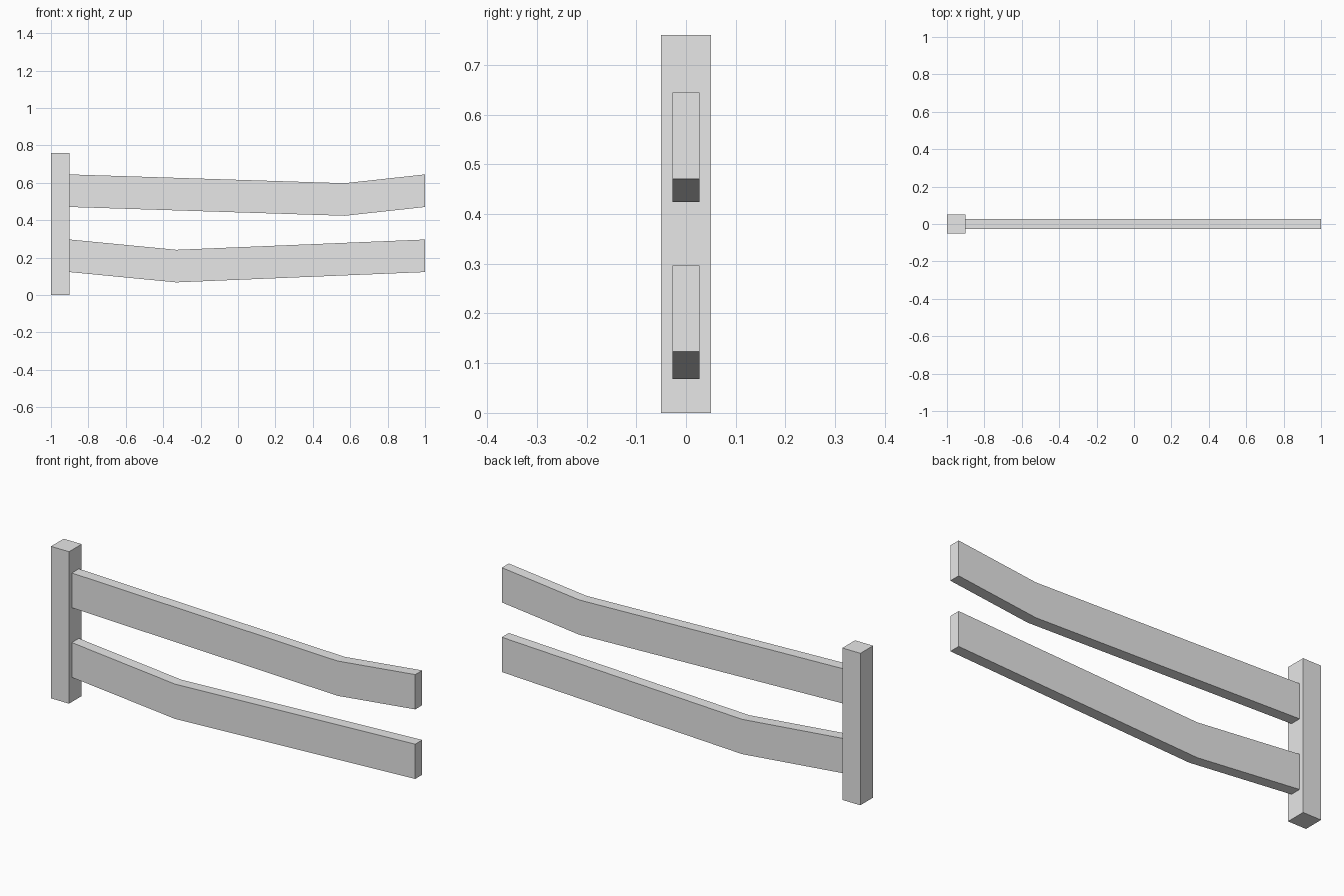
import bpy
import bmesh

cube = bpy.data.objects.get("Cube")
if cube:
    bpy.data.objects.remove(cube, do_unlink=True)

# Single plain grey
grey = bpy.data.materials.new("plain_grey")
grey.use_nodes = True
colour = (0.8, 0.8, 0.8, 1)
grey.diffuse_color = colour
grey.node_tree.nodes["Principled BSDF"].inputs["Base Color"].default_value = colour


def plank(name, top_line, height, half_depth):
    """Extrude a bent board: top_line is its upper edge as (x, z) points."""
    outline = top_line + [(x, z - height) for x, z in reversed(top_line)]
    bm = bmesh.new()
    face = bm.faces.new([bm.verts.new((x, -half_depth, z)) for x, z in outline])
    # Split at the bends so every face stays a flat, convex quad
    n = len(top_line)
    verts = list(face.verts)
    for i in range(1, n - 1):
        bmesh.ops.connect_verts(bm, verts=[verts[i], verts[2 * n - 1 - i]])
    solid = bmesh.ops.extrude_face_region(bm, geom=bm.faces[:])
    moved = [g for g in solid["geom"] if isinstance(g, bmesh.types.BMVert)]
    bmesh.ops.translate(bm, verts=moved, vec=(0, 2 * half_depth, 0))
    bmesh.ops.recalc_face_normals(bm, faces=bm.faces)
    mesh = bpy.data.meshes.new(name)
    bm.to_mesh(mesh)
    bm.free()
    mesh.materials.append(grey)
    obj = bpy.data.objects.new(name, mesh)
    bpy.context.collection.objects.link(obj)
    return obj


# Upright post at the right-hand end
plank("post", [(-1, 0.76), (-0.9, 0.76)], 0.76, 0.05)

# Two sagging rails, each bent at a different place
plank("upper_rail", [(-0.9, 0.645), (0.57, 0.598), (1, 0.645)], 0.174, 0.0275)
plank("lower_rail", [(-0.9, 0.297), (-0.33, 0.242), (1, 0.297)], 0.174, 0.0275)
